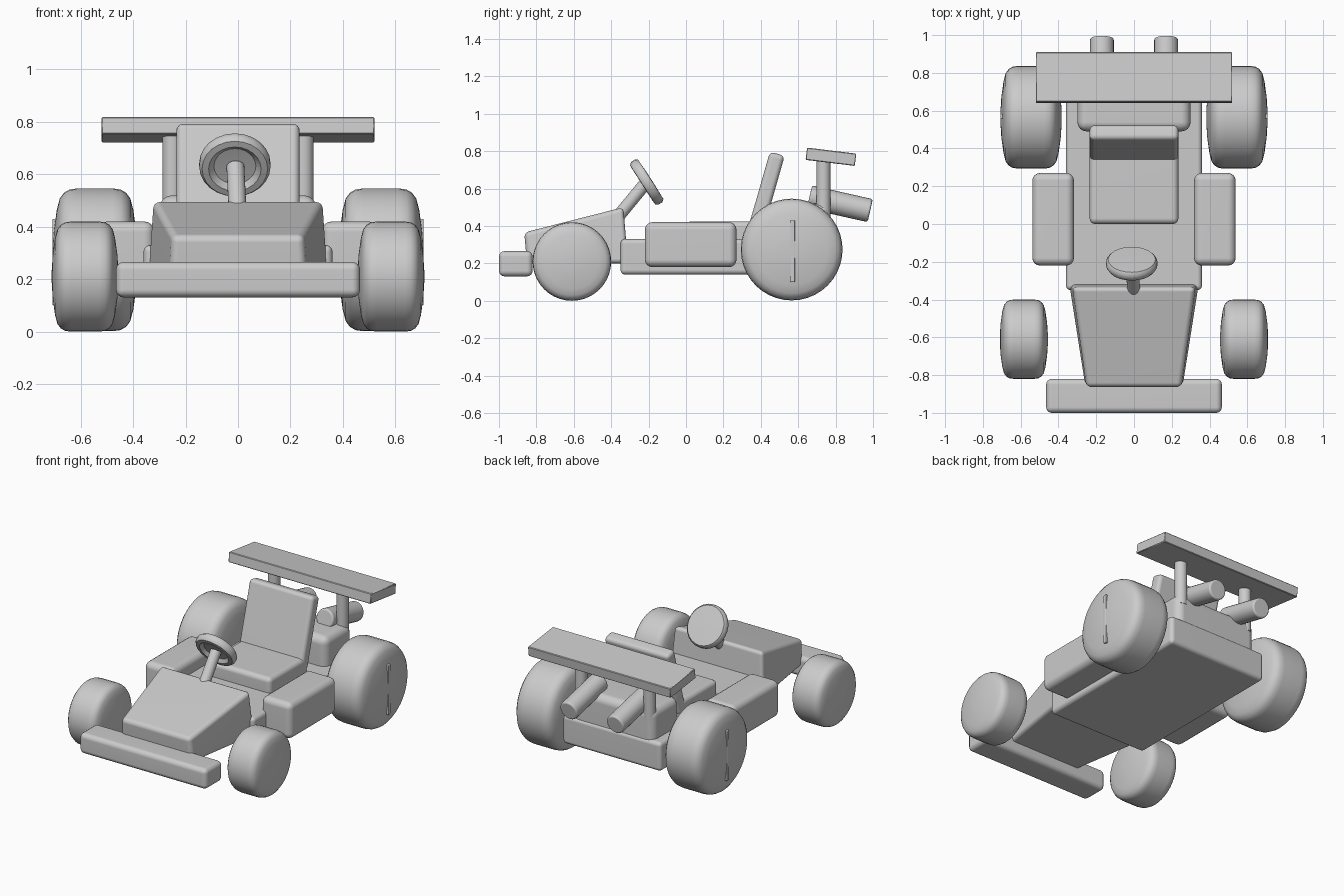
import bpy, bmesh
from math import radians, cos, sin, tau
from mathutils import Matrix, Vector

if "Cube" in bpy.data.objects:
    bpy.data.objects.remove(bpy.data.objects["Cube"])


def finish(name, bm, matrix=Matrix(), angle=40):
    bm.transform(matrix)
    bmesh.ops.recalc_face_normals(bm, faces=bm.faces)
    mesh = bpy.data.meshes.new(name)
    bm.to_mesh(mesh)
    bm.free()
    ob = bpy.data.objects.new(name, mesh)
    bpy.context.collection.objects.link(ob)
    bpy.ops.object.select_all(action='DESELECT')
    ob.select_set(True)
    bpy.context.view_layer.objects.active = ob
    bpy.ops.object.shade_smooth_by_angle(angle=radians(angle))
    ob.modifiers.new("even_shading", 'WEIGHTED_NORMAL').keep_sharp = True
    return ob


def bevel(bm, edges, width, segments=4):
    bmesh.ops.bevel(bm, geom=list(edges), offset=width, segments=segments,
                    profile=0.5, affect='EDGES', clamp_overlap=True)


def block(name, center, size, round_=0.03, tilt=0, segments=4):
    bm = bmesh.new()
    bmesh.ops.create_cube(bm, size=1)
    bmesh.ops.scale(bm, vec=size, verts=bm.verts)
    if round_:
        bevel(bm, bm.edges, round_, segments)
    return finish(name, bm, Matrix.Translation(center) @ Matrix.Rotation(radians(tilt), 4, 'X'))


def rod(name, start, end, radius, round_=0.0):
    start, end = Vector(start), Vector(end)
    axis = end - start
    bm = bmesh.new()
    bmesh.ops.create_cone(bm, cap_ends=True, segments=24, radius1=radius,
                          radius2=radius, depth=axis.length)
    if round_:
        bevel(bm, {e for f in bm.faces if len(f.verts) > 4 for e in f.edges}, round_, 3)
    turn = axis.to_track_quat('Z', 'Y').to_matrix().to_4x4()
    return finish(name, bm, Matrix.Translation((start + end) / 2) @ turn)


def lathe(name, profile, matrix, segments=40, angle=40):
    """Revolve (radius, height) points around z."""
    bm = bmesh.new()
    rings = [[bm.verts.new((r * cos(tau * i / segments), r * sin(tau * i / segments), h))
              for i in range(segments)] for r, h in profile]
    for a, b in zip(rings, rings[1:]):
        for i in range(segments):
            j = (i + 1) % segments
            bm.faces.new((a[i], a[j], b[j], b[i]))
    bm.faces.new(rings[0])
    bm.faces.new(rings[-1])
    return finish(name, bm, matrix, angle)


def wheel(name, center, radius, half):
    side = [(0.12, 1.0), (0.4, 0.97), (0.7, 0.9), (0.86, 0.83), (0.94, 0.73), (0.985, 0.6), (1.0, 0.42)]
    pts = [(r * radius, h * half) for r, h in side]
    pts += [(r, -h) for r, h in reversed(pts)]
    return lathe(name, pts, Matrix.Translation(center) @ Matrix.Rotation(radians(90), 4, 'Y'))


# Body: floor, engine, bumper
block("chassis", (0, 0.215, 0.235), (0.72, 1.13, 0.19), 0.025)
block("engine_block", (0, 0.63, 0.37), (0.60, 0.28, 0.30), 0.05)
block("front_bumper", (0, -0.91, 0.198), (0.93, 0.18, 0.135), 0.03)

# Wedge nose, widening and rising towards the driver
bm = bmesh.new()
bmesh.ops.create_cube(bm, size=1)
for v in bm.verts:
    rear, top = v.co.y > 0, v.co.z > 0
    half = (0.325 if top else 0.345) if rear else (0.25 if top else 0.26)
    y = (-0.335 if top else -0.31) if rear else (-0.865 if top else -0.85)
    z = (0.50 if rear else 0.365) if top else 0.2
    v.co = (half if v.co.x > 0 else -half, y, z)
bevel(bm, bm.edges, 0.025)
finish("nose", bm)

# Seat
block("seat_cushion", (0, 0.2, 0.355), (0.47, 0.40, 0.14), 0.03)
block("seat_back", (0, 0.425, 0.565), (0.47, 0.082, 0.46), 0.025, tilt=-16)

# Steering wheel, dished on the front, and its column
facing = Vector((0, 0.84, 0.54)).to_track_quat('Z', 'Y').to_matrix().to_4x4()
lathe("steering_wheel",
      [(0.03, -0.005), (0.08, -0.008), (0.1, -0.028), (0.125, -0.026), (0.136, -0.01),
       (0.136, 0.012), (0.125, 0.026), (0.03, 0.028)],
      Matrix.Translation((-0.012, -0.21, 0.635)) @ facing, 24)
rod("steering_column", (0, -0.38, 0.43), (-0.01, -0.215, 0.63), 0.034)

# Rear wing
block("rear_wing", (0, 0.775, 0.77), (1.04, 0.265, 0.066), 0.004, tilt=-7, segments=1)

# Paired parts
for side, s in (("right", 1), ("left", -1)):
    block(f"side_pod_{side}", (s * 0.428, 0.025, 0.3), (0.22, 0.49, 0.24), 0.04)
    rod(f"wing_post_{side}", (s * 0.25, 0.735, 0.45), (s * 0.25, 0.735, 0.77), 0.038)
    rod(f"exhaust_{side}", (s * 0.17, 0.66, 0.555), (s * 0.17, 0.985, 0.482), 0.063, 0.012)
    wheel(f"rear_wheel_{side}", (s * 0.545, 0.565, 0.274), 0.272, 0.162)
    wheel(f"front_wheel_{side}", (s * 0.583, -0.61, 0.21), 0.21, 0.127)
    block(f"hub_bar_{side}", (s * 0.698, 0.57, 0.265), (0.02, 0.025, 0.33), 0.005)
